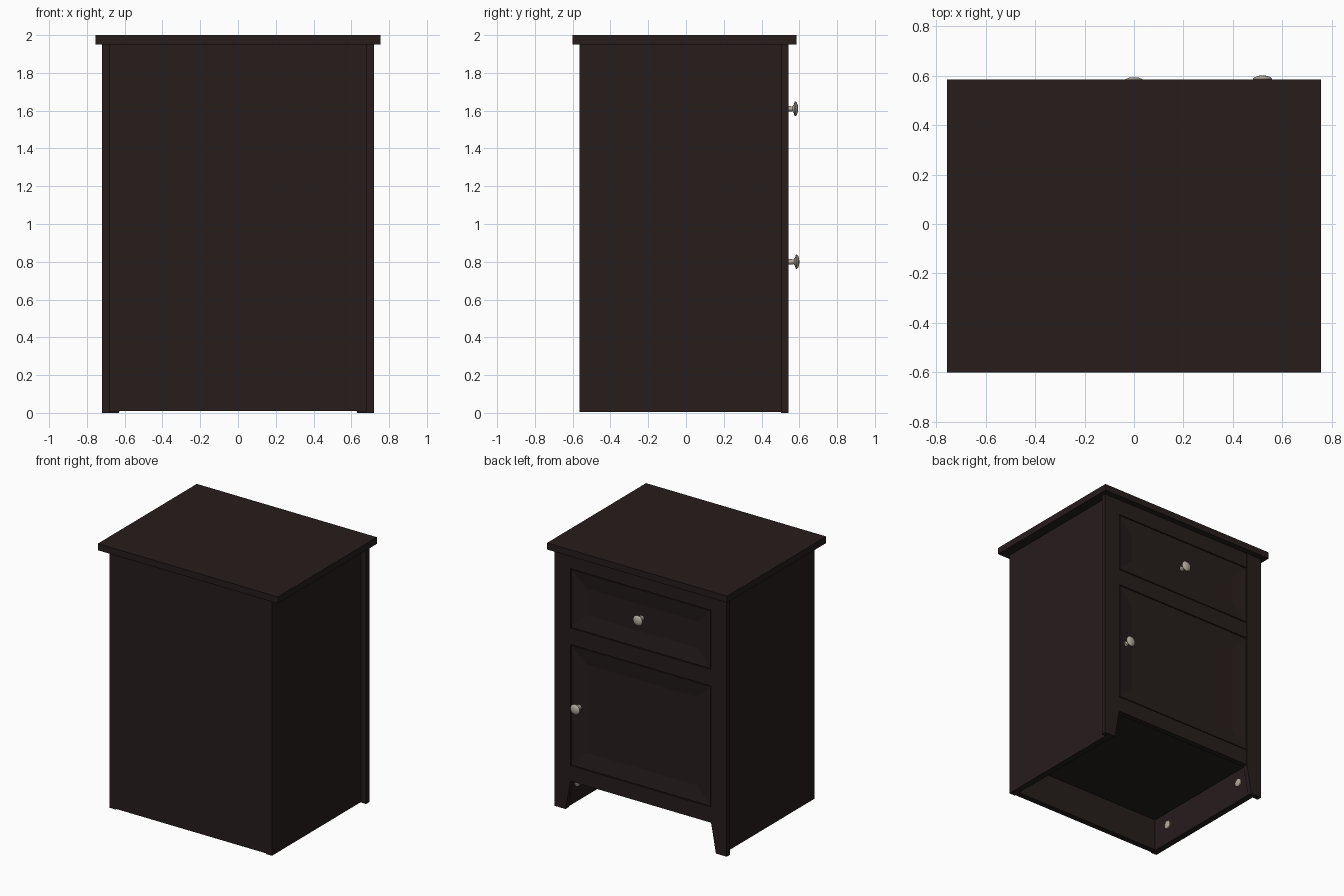
import bpy, bmesh, math
from mathutils import Matrix, Vector

if "Cube" in bpy.data.objects:
    bpy.data.objects.remove(bpy.data.objects["Cube"], do_unlink=True)


def material(name, rgb):
    mat = bpy.data.materials.new(name)
    mat.use_nodes = True
    mat.diffuse_color = (*rgb, 1)
    bsdf = mat.node_tree.nodes["Principled BSDF"]
    bsdf.inputs["Base Color"].default_value = (*rgb, 1)
    bsdf.inputs["Roughness"].default_value = 0.6
    return mat


WOOD = material("dark_brown_wood", (0.0195, 0.0122, 0.0118))
METAL = material("brushed_nickel", (0.45, 0.40, 0.33))


def finish(bm, name, mat):
    bmesh.ops.recalc_face_normals(bm, faces=bm.faces)
    mesh = bpy.data.meshes.new(name)
    bm.to_mesh(mesh)
    bm.free()
    mesh.materials.append(mat)
    obj = bpy.data.objects.new(name, mesh)
    bpy.context.scene.collection.objects.link(obj)
    return obj


def box_mesh(x, y, z):
    bm = bmesh.new()
    bmesh.ops.create_cube(bm, size=1)
    size = Vector((x[1] - x[0], y[1] - y[0], z[1] - z[0]))
    mid = Vector((sum(x), sum(y), sum(z))) / 2
    bmesh.ops.transform(bm, matrix=Matrix.Translation(mid) @ Matrix.Diagonal((*size, 1)), verts=bm.verts)
    return bm


def box(name, x, y, z):
    return finish(box_mesh(x, y, z), name, WOOD)


def panel_front(name, z):
    """Inset front with a mitred frame sloping to a recessed panel."""
    bm = box_mesh((-0.583, 0.583), (0.5, 0.54), z)
    face = max(bm.faces, key=lambda f: f.calc_center_median().y)
    bmesh.ops.inset_region(bm, faces=[face], thickness=0.118, depth=-0.013, use_even_offset=True)
    return finish(bm, name, WOOD)


def post(name, side):
    """Front post, proud of the side panel, with a foot tapering outward."""
    profile = [(0.721, 0), (0.63, 0), (0.605, 0.14), (0.594, 0.2),
               (0.589, 0.225), (0.589, 1.95), (0.721, 1.95)]
    bm = bmesh.new()
    face = bm.faces.new([bm.verts.new((side * x, 0.504, z)) for x, z in profile])
    ext = bmesh.ops.extrude_face_region(bm, geom=[face])
    moved = [v for v in ext["geom"] if isinstance(v, bmesh.types.BMVert)]
    bmesh.ops.translate(bm, verts=moved, vec=(0, 0.038, 0))
    return finish(bm, name, WOOD)


def lathe(name, profile, location, rotation):
    """Spin a radius/height profile and aim it with a rotation."""
    bm = bmesh.new()
    verts = [bm.verts.new((r, 0, h)) for r, h in profile]
    edges = [bm.edges.new(pair) for pair in zip(verts, verts[1:])]
    bmesh.ops.spin(bm, geom=verts + edges, cent=(0, 0, 0), axis=(0, 0, 1),
                   angle=math.tau, steps=32)
    bmesh.ops.remove_doubles(bm, verts=bm.verts, dist=0.0001)
    obj = finish(bm, name, METAL)
    obj.location = location
    obj.rotation_euler = rotation
    bpy.ops.object.select_all(action="DESELECT")
    obj.select_set(True)
    bpy.context.view_layer.objects.active = obj
    bpy.ops.object.shade_smooth_by_angle(angle=math.radians(40))
    return obj


# Carcass
box("top_board", (-0.755, 0.755), (-0.6, 0.585), (1.95, 2.0))
box("back_panel", (-0.632, 0.632), (-0.564, -0.52), (0.01, 1.95))
box("bottom_board", (-0.632, 0.632), (-0.52, 0.5), (0.253, 0.3))
box("inner_backing", (-0.632, 0.632), (0.485, 0.502), (0.28, 1.95))

# Sides, posts and inner studs, mirrored
STUD = [(0, 0), (0.03, 0), (0.03, 0.008), (0.02, 0.014), (0, 0.014)]
for label, side in (("left", 1), ("right", -1)):
    box(label + "_side_panel", sorted((side * 0.632, side * 0.68)), (-0.565, 0.504), (0.005, 1.95))
    post(label + "_post", side)
    for place, y in (("rear", -0.38), ("front", 0.4)):
        lathe(f"{label}_{place}_stud", STUD, (side * 0.632, y, 0.15), (0, -side * math.pi / 2, 0))

# Rails around the drawer and the door
for name, z in (("top_rail", (1.832, 1.95)), ("middle_rail", (1.258, 1.382)), ("bottom_rail", (0.222, 0.34))):
    box(name, (-0.589, 0.589), (0.5, 0.541), z)

# Drawer and door
panel_front("drawer_front", (1.388, 1.826))
panel_front("door", (0.346, 1.252))

# Knobs
KNOB = [(0, 0), (0.02, 0), (0.014, 0.006), (0.013, 0.034), (0.022, 0.04), (0.038, 0.045),
        (0.039, 0.049), (0.033, 0.056), (0.018, 0.062), (0, 0.063)]
for name, x, y, z in (("drawer_knob", 0, 0.53, 1.61), ("door_knob", 0.52, 0.537, 0.8)):
    lathe(name, KNOB, (x, y, z), (-math.pi / 2, 0, 0))
